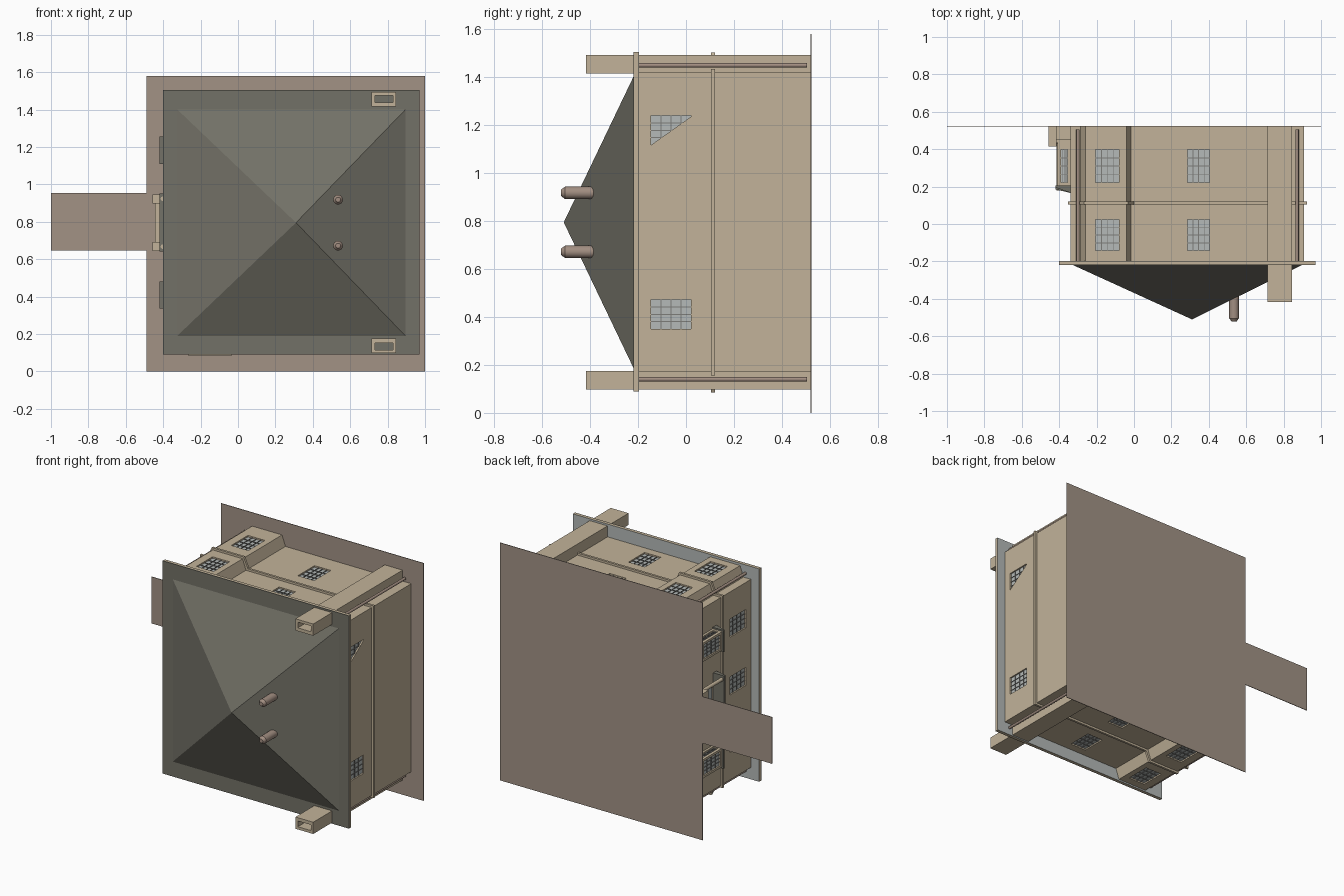
import bpy, bmesh, math
from mathutils import Matrix, Vector

cube = bpy.data.objects.get("Cube")
if cube:
    bpy.data.objects.remove(cube, do_unlink=True)

MID = 0.795      # mirror plane of the house across z
GROUND = 0.52    # the house stands on this y and rises towards -y


def material(name, rgb):
    m = bpy.data.materials.new(name)
    m.use_nodes = True
    m.diffuse_color = (*rgb, 1)
    m.node_tree.nodes["Principled BSDF"].inputs["Base Color"].default_value = (*rgb, 1)
    return m


STONE = material("beige stone", (0.54, 0.45, 0.32))
EARTH = material("brown ground", (0.36, 0.29, 0.235))
CLAY = material("clay", (0.36, 0.27, 0.22))
SLATE = material("dark olive slate", (0.17, 0.165, 0.135))
GLASS = material("pale glass", (0.46, 0.49, 0.48))
FRAME = material("grey frame", (0.2, 0.2, 0.19))


def finish(name, bm, *mats):
    bmesh.ops.recalc_face_normals(bm, faces=bm.faces)
    mesh = bpy.data.meshes.new(name)
    bm.to_mesh(mesh)
    bm.free()
    for m in mats:
        mesh.materials.append(m)
    obj = bpy.data.objects.new(name, mesh)
    bpy.context.collection.objects.link(obj)
    return obj


def add_box(bm, x, y, z):
    lo, hi = Vector((min(x), min(y), min(z))), Vector((max(x), max(y), max(z)))
    mat = Matrix.Translation((lo + hi) / 2) @ Matrix.Diagonal((*(hi - lo), 1))
    bmesh.ops.create_cube(bm, size=1, matrix=mat)


def box(name, x, y, z, mat):
    bm = bmesh.new()
    add_box(bm, x, y, z)
    return finish(name, bm, mat)


def prism(name, points, offset, mat):
    """Extrude a flat polygon of 3D points along an offset."""
    bm = bmesh.new()
    face = bm.faces.new([bm.verts.new(p) for p in points])
    new = bmesh.ops.extrude_face_region(bm, geom=[face])["geom"]
    bmesh.ops.translate(bm, vec=offset, verts=[v for v in new if isinstance(v, bmesh.types.BMVert)])
    return finish(name, bm, mat)


def rod(name, x, z, y0, y1, r, mat, tip=0):
    """Round rod along y, with an optional tapered tip at the y0 end."""
    bm = bmesh.new()
    turn = Matrix.Rotation(math.pi / 2, 4, 'X')
    parts = [(y0 + tip, y1, r, r)]
    if tip:
        parts.append((y0, y0 + tip, r, r * 0.5))
    for a, b, low, top in parts:
        bmesh.ops.create_cone(bm, cap_ends=True, segments=16, radius1=low, radius2=top,
                              depth=b - a, matrix=Matrix.Translation((x, (a + b) / 2, z)) @ turn)
    obj = finish(name, bm, mat)
    for o in bpy.context.selected_objects:
        o.select_set(False)
    obj.select_set(True)
    bpy.context.view_layer.objects.active = obj
    bpy.ops.object.shade_smooth_by_angle()
    return obj


def mirrored(a, b, s):
    return (MID + s * a, MID + s * b)


def plan(o):
    """House outline with a canted bay on each flank, grown by o."""
    half = [(-0.34 - o, 0.625 + o), (-0.285 - o, 0.625 + o), (-0.26 - o / 2, 0.695 + o),
            (-0.04 + o / 2, 0.695 + o), (-0.015 + o, 0.625 + o), (0.91 + o, 0.625 + o)]
    return [(x, MID + d) for x, d in half] + [(x, MID - d) for x, d in reversed(half)]


def storey(name, o, y0, y1):
    return prism(name, [(x, y0, z) for x, z in plan(o)], (0, y1 - y0, 0), STONE)


# Recessed windows: cutters are gathered here and subtracted later
cutters = bmesh.new()
DEPTH = 0.014


def window(name, axis, face, out, u, v):
    """Pane with glazing bars in a wall; u and v span the other two axes."""
    def place(bm, a, b, uu, vv):
        w = (face + out * a, face + out * b)
        add_box(bm, *((w, uu, vv) if axis == 'x' else (uu, vv, w)))
    place(cutters, -DEPTH, 0.01, u, v)
    bm = bmesh.new()
    place(bm, -DEPTH - 0.002, -DEPTH + 0.004, u, v)
    finish(name + "_glass", bm, GLASS)
    bm = bmesh.new()
    for i in (1, 2, 3):
        cu = u[0] + (u[1] - u[0]) * i / 4
        cv = v[0] + (v[1] - v[0]) * i / 4
        place(bm, -DEPTH, -DEPTH + 0.008, (cu - 0.002, cu + 0.002), v)
        place(bm, -DEPTH, -DEPTH + 0.008, u, (cv - 0.002, cv + 0.002))
    finish(name + "_bars", bm, FRAME)


# Ground and path
box("ground", (-0.49, 1), (GROUND, 0.524), (0, 1.58), EARTH)
box("path", (-1, -0.49), (GROUND, 0.524), (0.645, 0.955), EARTH)

# Walls and the string course between floors
walls = storey("walls", 0, -0.2, GROUND)
storey("string_course", 0.014, 0.105, 0.12)
cut_targets = [walls]

UPPER, LOWER = (-0.143, 0.025), (0.222, 0.397)
for s, side in ((1, "left"), (-1, "right")):
    # Flank windows on both floors
    for y, floor in ((UPPER, "upper"), (LOWER, "lower")):
        window(f"{side}_{floor}_bay_window", 'z', MID + s * 0.695, s, (-0.205, -0.08), y)
        window(f"{side}_{floor}_side_window", 'z', MID + s * 0.625, s, (0.285, 0.405), y)
    # Windows on the entrance wall and the opposite wall
    zs = sorted(mirrored(0.323, 0.445, s))
    window(f"{side}_entrance_window", 'x', -0.34, -1, UPPER, zs)
    window(f"{side}_rear_window", 'x', 0.91, 1, (-0.145, 0.02), zs)

    # Small projecting window box with lean-to roof and sill
    zb = sorted(mirrored(0.325, 0.45, s))
    oriel = box(f"{side}_window_box", (-0.41, -0.335), (0.2, 0.44), zb, STONE)
    cut_targets.append(oriel)
    window(f"{side}_window_box_front", 'x', -0.41, -1, (0.222, 0.397), (zb[0] + 0.015, zb[1] - 0.015))
    for e, z in ((-1, zb[0]), (1, zb[1])):
        window(f"{side}_window_box_flank_{'low' if e < 0 else 'high'}", 'z', z, e,
               (-0.39, -0.355), (0.222, 0.397))
    box(f"{side}_window_box_sill", (-0.418, -0.34), (0.435, 0.452), (zb[0] - 0.006, zb[1] + 0.006), STONE)
    z0, z1 = zb[0] - 0.01, zb[1] + 0.01
    prism(f"{side}_window_box_roof", [(-0.42, 0.205, z0), (-0.42, 0.195, z0), (-0.335, 0.165, z0),
                                      (-0.335, 0.205, z0)], (0, 0, z1 - z0), SLATE)

    # Hollow chimney stack made of four walls
    bm = bmesh.new()
    up = (-0.418, GROUND)
    for x in ((0.715, 0.733), (0.828, 0.846)):
        add_box(bm, x, up, mirrored(0.62, 0.698, s))
    for d in ((0.62, 0.642), (0.68, 0.698)):
        add_box(bm, (0.733, 0.828), up, mirrored(*d, s))
    finish(f"{side}_chimney_stack", bm, STONE)

    # Downpipes, roof pots and porch columns
    for x, end in ((-0.3, "entrance"), (0.872, "rear")):
        rod(f"{side}_{end}_downpipe", x, MID + s * 0.655, -0.2, 0.505, 0.009, CLAY)
    rod(f"{side}_roof_pot", 0.535, MID + s * 0.123, -0.522, -0.38, 0.026, CLAY, tip=0.018)
    rod(f"{side}_porch_column", -0.402, MID + s * 0.128, 0.18, 0.49, 0.012, STONE)
    box(f"{side}_porch_pier", (-0.457, -0.415), (0.415, GROUND), mirrored(0.103, 0.152, s), STONE)
    box(f"{side}_porch_wall", (-0.42, -0.335), (0.43, GROUND), mirrored(0.112, 0.143, s), STONE)

# Entrance: centre window, door, step and canopy
window("centre_entrance_window", 'x', -0.34, -1, UPPER, (MID - 0.06, MID + 0.06))
box("door", (-0.346, -0.338), (0.22, 0.49), (MID - 0.075, MID + 0.075), GLASS)
box("porch_step", (-0.443, -0.335), (0.495, GROUND), (MID - 0.11, MID + 0.11), STONE)
prism("porch_canopy", [(-0.42, 0.2, 0.64), (-0.42, 0.185, 0.64), (-0.335, 0.165, 0.64),
                       (-0.335, 0.2, 0.64)], (0, 0, 0.31), SLATE)

# Cut every window recess
cutter = finish("window_cutter", cutters, STONE)
cutter.hide_render = True
for target in cut_targets:
    mod = target.modifiers.new("recesses", 'BOOLEAN')
    mod.operation, mod.solver, mod.object = 'DIFFERENCE', 'EXACT', cutter
    bpy.context.view_layer.objects.active = target
    bpy.ops.object.modifier_apply(modifier=mod.name)
bpy.data.objects.remove(cutter, do_unlink=True)

# Infill that covers half of one rear window
prism("rear_window_infill", [(0.894, -0.145, 1.118), (0.894, 0.02, 1.118), (0.894, 0.02, 1.235)],
      (0.016, 0, 0), STONE)

# Eaves with a pale underside and stone edge
eaves = box("eaves", (-0.4, 0.97), (-0.216, -0.197), (0.09, 1.505), STONE)
eaves.data.materials.append(GLASS)
for f in eaves.data.polygons:
    f.material_index = int(f.normal.y > 0.5)
box("roof_border", (-0.4, 0.97), (-0.22, -0.216), (0.09, 1.505), SLATE)

# Pyramid roof
bm = bmesh.new()
base = [bm.verts.new((x, -0.218, z)) for x, z in
        ((-0.33, 0.185), (0.9, 0.185), (0.9, 1.405), (-0.33, 1.405))]
apex = bm.verts.new((0.31, -0.51, MID))
bm.faces.new(base)
for i in range(4):
    bm.faces.new((base[i], base[(i + 1) % 4], apex))
finish("roof", bm, SLATE)
